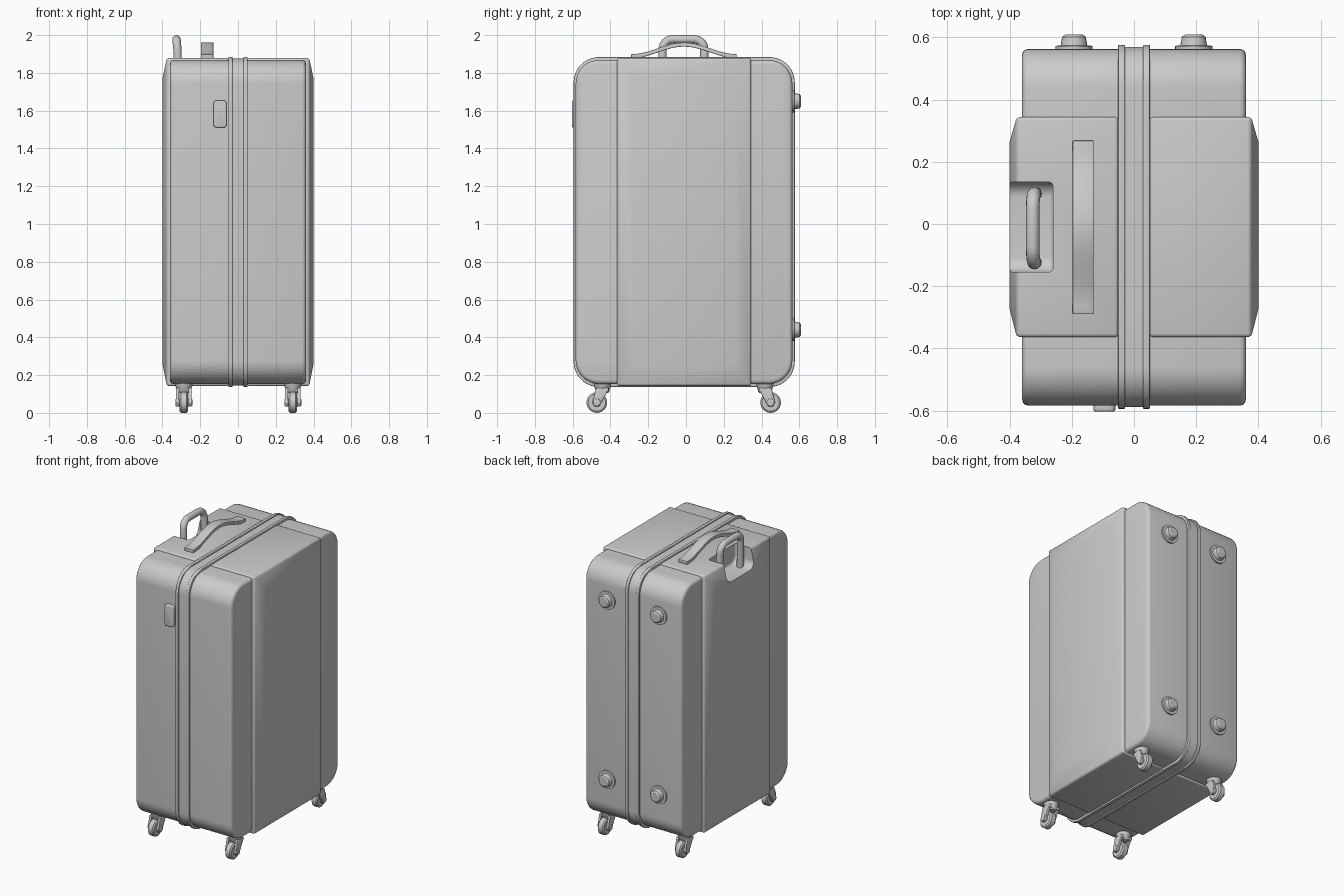
import bpy, bmesh, math
from mathutils import Vector

if "Cube" in bpy.data.objects:
    bpy.data.objects.remove(bpy.data.objects["Cube"])


def finish(ob, bevel=0.0, cutter=None, angle=35):
    """Bevel, optionally carve, bake to mesh and smooth."""
    bpy.ops.object.select_all(action='DESELECT')
    bpy.context.view_layer.objects.active = ob
    ob.select_set(True)
    if bevel:
        m = ob.modifiers.new("bevel", 'BEVEL')
        m.width, m.segments = bevel, 3
        m.limit_method, m.angle_limit = 'ANGLE', math.radians(40)
    if cutter:
        m = ob.modifiers.new("carve", 'BOOLEAN')
        m.operation, m.object, m.solver = 'DIFFERENCE', cutter, 'EXACT'
    bpy.ops.object.convert(target='MESH')
    bpy.ops.object.shade_smooth_by_angle(angle=math.radians(angle))
    return ob


def loft(name, rings, **kw):
    """Closed solid through a list of equal-length point rings."""
    bm = bmesh.new()
    vs = [[bm.verts.new(p) for p in r] for r in rings]
    n = len(rings[0])
    for a, b in zip(vs, vs[1:]):
        for i in range(n):
            j = (i + 1) % n
            bm.faces.new((a[i], a[j], b[j], b[i]))
    bm.faces.new(vs[0])
    bm.faces.new(vs[-1])
    bmesh.ops.recalc_face_normals(bm, faces=bm.faces)
    me = bpy.data.meshes.new(name)
    bm.to_mesh(me)
    bm.free()
    ob = bpy.data.objects.new(name, me)
    bpy.context.collection.objects.link(ob)
    return finish(ob, **kw)


def prism(name, pts, a, b, axis='x', **kw):
    """Extrude a 2D outline along x or y."""
    place = (lambda t, u, v: (t, u, v)) if axis == 'x' else (lambda t, u, v: (u, t, v))
    return loft(name, [[place(t, u, v) for u, v in pts] for t in (a, b)], **kw)


def round_rect(u0, u1, v0, v1, r, n=8):
    pts = []
    corners = ((u1 - r, v1 - r), (u0 + r, v1 - r), (u0 + r, v0 + r), (u1 - r, v0 + r))
    for k, (cu, cv) in enumerate(corners):
        for i in range(n + 1):
            t = math.pi / 2 * (k + i / n)
            pts.append((cu + r * math.cos(t), cv + r * math.sin(t)))
    return pts


def turned(name, profile, origin, axis, n=24, **kw):
    """Round part: (radius, distance) pairs along an axis."""
    q = Vector((0, 0, 1)).rotation_difference(Vector(axis))
    rings = [[Vector(origin) + q @ Vector((r * math.cos(2 * math.pi * i / n),
                                           r * math.sin(2 * math.pi * i / n), h))
              for i in range(n)] for r, h in profile]
    return loft(name, rings, **kw)


# Handle recess cutter
cutter = prism("recess_cutter", round_rect(-.155, .135, 1.75, 2.1, .05), -.5, -.26, bevel=.015)
cutter.hide_render = True
cutter_big = prism("recess_cutter_wide", round_rect(-.16, .14, 1.745, 2.1, .05), -.5, -.255, bevel=.015)
cutter_big.hide_render = True

# Main shell
prism("shell", round_rect(-.584, .563, .153, 1.868, .125, 10), -.36, .36, bevel=.02, cutter=cutter_big)

# Wide centre panels with shallow raised faces
for side, s in (("left", -1), ("right", 1)):
    def rect(x, y0, y1, z0, z1):
        return [(s * x, y0, z0), (s * x, y1, z0), (s * x, y1, z1), (s * x, y0, z1)]
    loft("centre_panel_" + side,
         [rect(.05, -.364, .344, .142, 1.879),
          rect(.377, -.364, .344, .142, 1.879),
          rect(.4, -.274, .265, .26, 1.77)],
         bevel=.012, cutter=cutter if s < 0 else None)

# Zip band and its two raised rims
prism("zip_band", round_rect(-.589, .57, .145, 1.876, .13, 10), -.04, .04)
for side, x in (("left", -.04), ("right", .04)):
    prism("zip_rim_" + side, round_rect(-.595, .576, .137, 1.884, .135, 10),
          x - .011, x + .011, bevel=.004)

# Arched carry strap
N = 24
arch = []
for i in range(N + 1):
    t = -1 + 2 * i / N
    arch.append((-.011 + .279 * t, 1.877 + .031 * (1 + math.cos(math.pi * t))))
prism("carry_strap", arch + [(y, z + .022) for y, z in reversed(arch)], -.197, -.13, bevel=.003)

# Pull handle: bent tube rising from the recess
cu = bpy.data.curves.new("pull_handle", 'CURVE')
cu.dimensions, cu.bevel_depth, cu.bevel_resolution, cu.use_fill_caps = '3D', .022, 4, True
path = [(-.124, 1.74)]
for cy, a0 in ((-.07, 180), (.043, 90)):
    for i in range(7):
        t = math.radians(a0 - 15 * i)
        path.append((cy + .054 * math.cos(t), 1.924 + .054 * math.sin(t)))
path.append((.097, 1.74))
sp = cu.splines.new('POLY')
sp.points.add(len(path) - 1)
for p, (y, z) in zip(sp.points, path):
    p.co = (-.318 - .008 * max(0, (z - 1.9) / .08), y, z, 1)
handle = bpy.data.objects.new("pull_handle", cu)
bpy.context.collection.objects.link(handle)
finish(handle)

# Front latch
prism("latch", round_rect(-.13, -.06, 1.51, 1.655, .018, 4), -.603, -.57, axis='y', bevel=.006)

# Back studs
for x in (-.193, .192):
    for z in (.44, 1.65):
        turned("back_stud", [(.06, 0), (.06, .017), (.043, .018), (.038, .046), (.028, .053)],
               (x, .556, z), (0, 1, 0))

# Casters
for x in (-.287, .29):
    for sy in (-1, 1):
        y0 = -.012 + sy * .43       # stem
        y1 = -.012 + sy * .46       # axle, trailing outward
        turned("caster_stem", [(.05, 0), (.046, -.025), (.036, -.06), (.03, -.07)],
               (x, y0, .175), (0, 0, 1))
        turned("caster_wheel", [(.046, -.022), (.055, -.015), (.055, .015), (.046, .022)],
               (x, y1, .055), (1, 0, 0))
        turned("caster_hub", [(.02, -.045), (.02, .045)], (x, y1, .055), (1, 0, 0), bevel=.004)
        fork = [(y0 - .035, .13), (y0 + .035, .13), (y1 + .024, .055),
                (y1 + .012, .034), (y1 - .012, .034), (y1 - .024, .055)]
        for d in (-.033, .033):
            prism("caster_fork", fork, x + d - .008, x + d + .008, bevel=.003)
        prism("caster_crown", round_rect(y0 - .033, y0 + .033, .112, .132, .006, 3),
              x - .04, x + .04, bevel=.003)

# Remove helpers
for c in (cutter, cutter_big):
    bpy.data.objects.remove(c)
